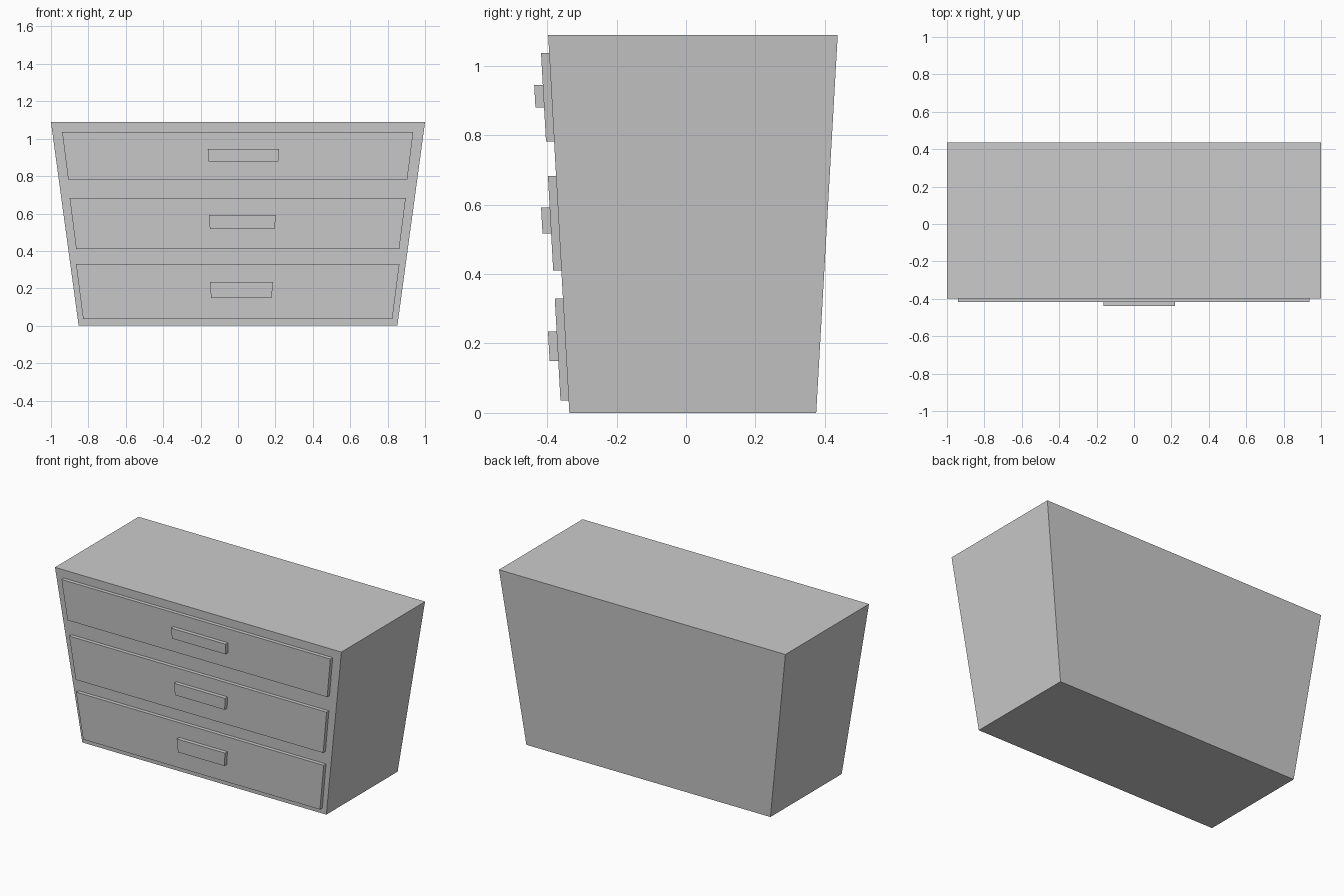
import bpy
import bmesh

if "Cube" in bpy.data.objects:
    bpy.data.objects.remove(bpy.data.objects["Cube"])

HEIGHT = 1.089
FRONT_BOTTOM, FRONT_TOP = -0.336, -0.397
DRAWER_DEPTH, HANDLE_DEPTH = 0.0235, 0.0248


def front_y(z):
    """Y of the leaning cabinet front at height z."""
    return FRONT_BOTTOM + (FRONT_TOP - FRONT_BOTTOM) * z / HEIGHT


def tapered_box(name, bottom, top):
    """Box between two level rectangles, each (z, x0, x1, y_front, y_back)."""
    bm = bmesh.new()
    bmesh.ops.create_cube(bm, size=2)
    for v in bm.verts:
        z, x0, x1, y0, y1 = top if v.co.z > 0 else bottom
        v.co = (x1 if v.co.x > 0 else x0, y1 if v.co.y > 0 else y0, z)
    mesh = bpy.data.meshes.new(name)
    bm.to_mesh(mesh)
    bm.free()
    obj = bpy.data.objects.new(name, mesh)
    bpy.context.collection.objects.link(obj)
    return obj


def front_panel(name, bottom, top, back, depth):
    """Slab parallel to the front, each end given as (z, x0, x1)."""
    ends = [(z, x0, x1, front_y(z) - back - depth, front_y(z) - back)
            for z, x0, x1 in (bottom, top)]
    return tapered_box(name, *ends)


# Cabinet body, wider at the top
tapered_box("cabinet", (0, -0.852, 0.852, FRONT_BOTTOM, 0.375),
            (HEIGHT, -1, 1, FRONT_TOP, 0.437))

# Drawer fronts and their handles, from bottom to top
rows = [
    ("bottom", (0.035, -0.828, 0.825), (0.330, -0.866, 0.863),
     (0.149, -0.144, 0.180), (0.234, -0.150, 0.187)),
    ("middle", (0.410, -0.865, 0.862), (0.682, -0.900, 0.897),
     (0.516, -0.150, 0.196), (0.591, -0.156, 0.202)),
    ("top", (0.782, -0.908, 0.905), (1.036, -0.940, 0.937),
     (0.879, -0.157, 0.215), (0.945, -0.162, 0.220)),
]
for name, low, high, handle_low, handle_high in rows:
    front_panel(name + "_drawer", low, high, 0, DRAWER_DEPTH)
    front_panel(name + "_handle", handle_low, handle_high, DRAWER_DEPTH, HANDLE_DEPTH)
